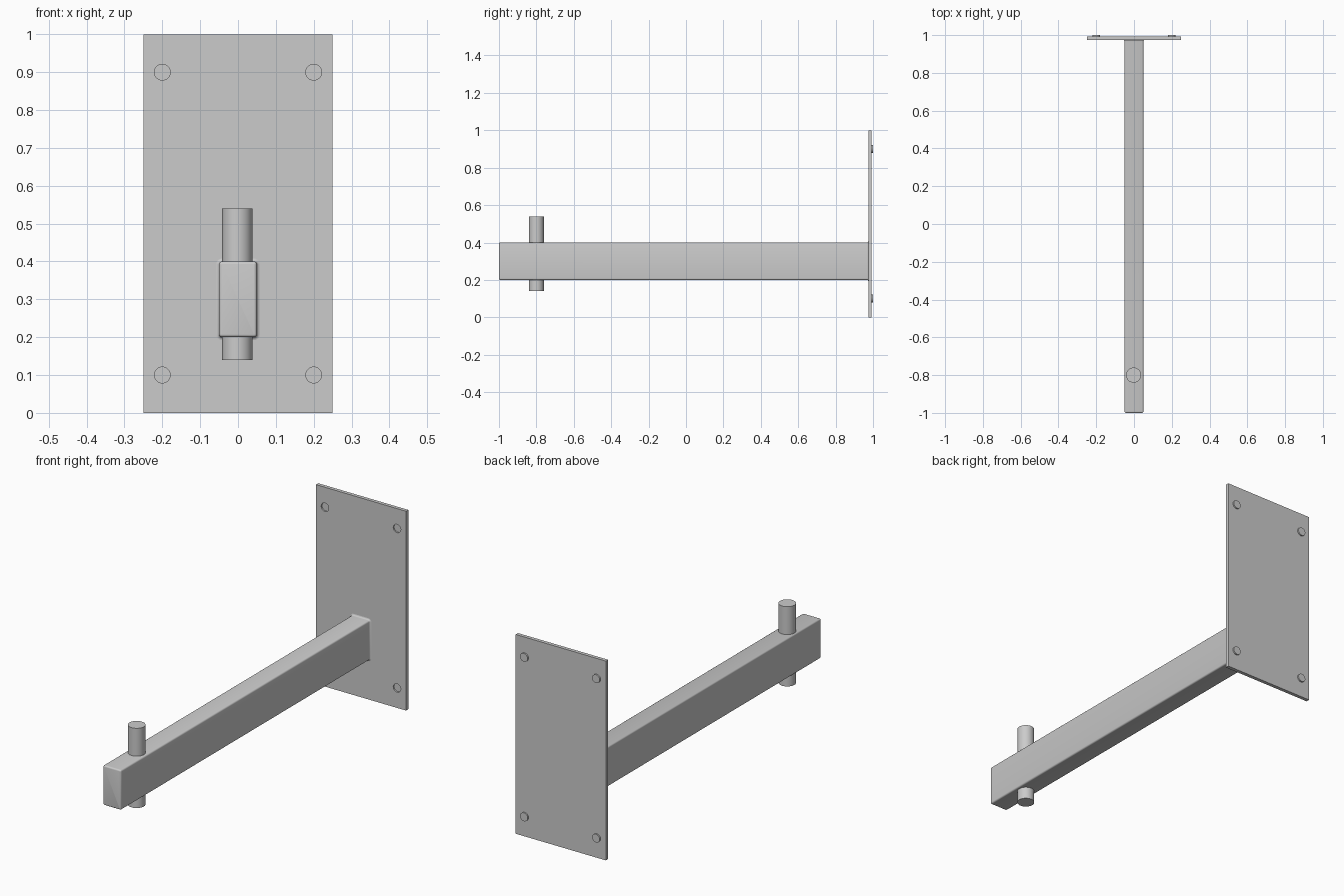
import bpy, bmesh, math
from mathutils import Matrix

if "Cube" in bpy.data.objects:
    bpy.data.objects.remove(bpy.data.objects["Cube"])


def make_object(name, bm):
    bmesh.ops.recalc_face_normals(bm, faces=bm.faces)
    mesh = bpy.data.meshes.new(name)
    bm.to_mesh(mesh)
    bm.free()
    ob = bpy.data.objects.new(name, mesh)
    bpy.context.collection.objects.link(ob)
    return ob


def smooth(ob, angle):
    bpy.ops.object.select_all(action='DESELECT')
    ob.select_set(True)
    bpy.context.view_layer.objects.active = ob
    bpy.ops.object.shade_smooth_by_angle(angle=math.radians(angle))


def add_cylinder(bm, center, radius, depth, along_y=False):
    m = Matrix.Translation(center)
    if along_y:
        m = m @ Matrix.Rotation(math.pi / 2, 4, 'X')
    bmesh.ops.create_cone(bm, cap_ends=True, segments=32, radius1=radius,
                          radius2=radius, depth=depth, matrix=m)


def corner_cylinders(name, y0, y1, radius):
    # One short cylinder in each corner of the plate
    bm = bmesh.new()
    for x in (-0.2, 0.2):
        for z in (0.1, 0.9):
            add_cylinder(bm, (x, (y0 + y1) / 2, z), radius, y1 - y0, True)
    return make_object(name, bm)


# Wall plate
PLATE_FRONT, PLATE_BACK = 0.975, 0.993
bm = bmesh.new()
bmesh.ops.create_cube(bm, size=1, matrix=Matrix.Translation(
    (0, (PLATE_FRONT + PLATE_BACK) / 2, 0.5)) @ Matrix.Diagonal(
    (0.5, PLATE_BACK - PLATE_FRONT, 1, 1)))
plate = make_object("wall_plate", bm)

# Shallow recesses in the plate front, matching studs on its back
cutter = corner_cylinders("recess_cutter", PLATE_FRONT - 0.02, 0.982, 0.021)
cut = plate.modifiers.new("recesses", 'BOOLEAN')
cut.operation = 'DIFFERENCE'
cut.solver = 'EXACT'
cut.object = cutter
bpy.context.view_layer.objects.active = plate
bpy.ops.object.modifier_apply(modifier=cut.name)
bpy.data.objects.remove(cutter)
smooth(plate, 30)
smooth(corner_cylinders("back_studs", PLATE_BACK - 0.003, 1.0, 0.021), 30)


# Arm: rounded rectangle lofted along y, rounded tip and flared root
def arm_section(bm, y, grow, r=0.008, steps=4):
    ring = []
    for i, (sx, sz) in enumerate(((1, 1), (-1, 1), (-1, -1), (1, -1))):
        for k in range(steps + 1):
            a = math.pi / 2 * (i + k / steps)
            rr = r + grow
            x = sx * (0.05 - r) + rr * math.cos(a)
            z = 0.3 + sz * (0.1 - r) + rr * math.sin(a)
            ring.append(bm.verts.new((x, y, z)))
    return ring


bm = bmesh.new()
R = 0.008
angles = [math.pi / 2 * k / 4 for k in range(5)]
sections = [(-1 + R * (1 - math.sin(a)), -R * 0.9 * (1 - math.cos(a)))
            for a in reversed(angles)]
sections += [(PLATE_FRONT - R * (1 - math.sin(a)), R * (1 - math.cos(a)))
             for a in angles]
rings = [arm_section(bm, y, g) for y, g in sections]
for a, b in zip(rings, rings[1:]):
    for i in range(len(a)):
        j = (i + 1) % len(a)
        bm.faces.new((a[i], a[j], b[j], b[i]))
bm.faces.new(rings[0])
bm.faces.new(rings[-1])
smooth(make_object("arm", bm), 40)

# Vertical pin through the arm near its tip
bm = bmesh.new()
add_cylinder(bm, (-0.002, -0.8, 0.34), 0.04, 0.4)
smooth(make_object("pin", bm), 30)
